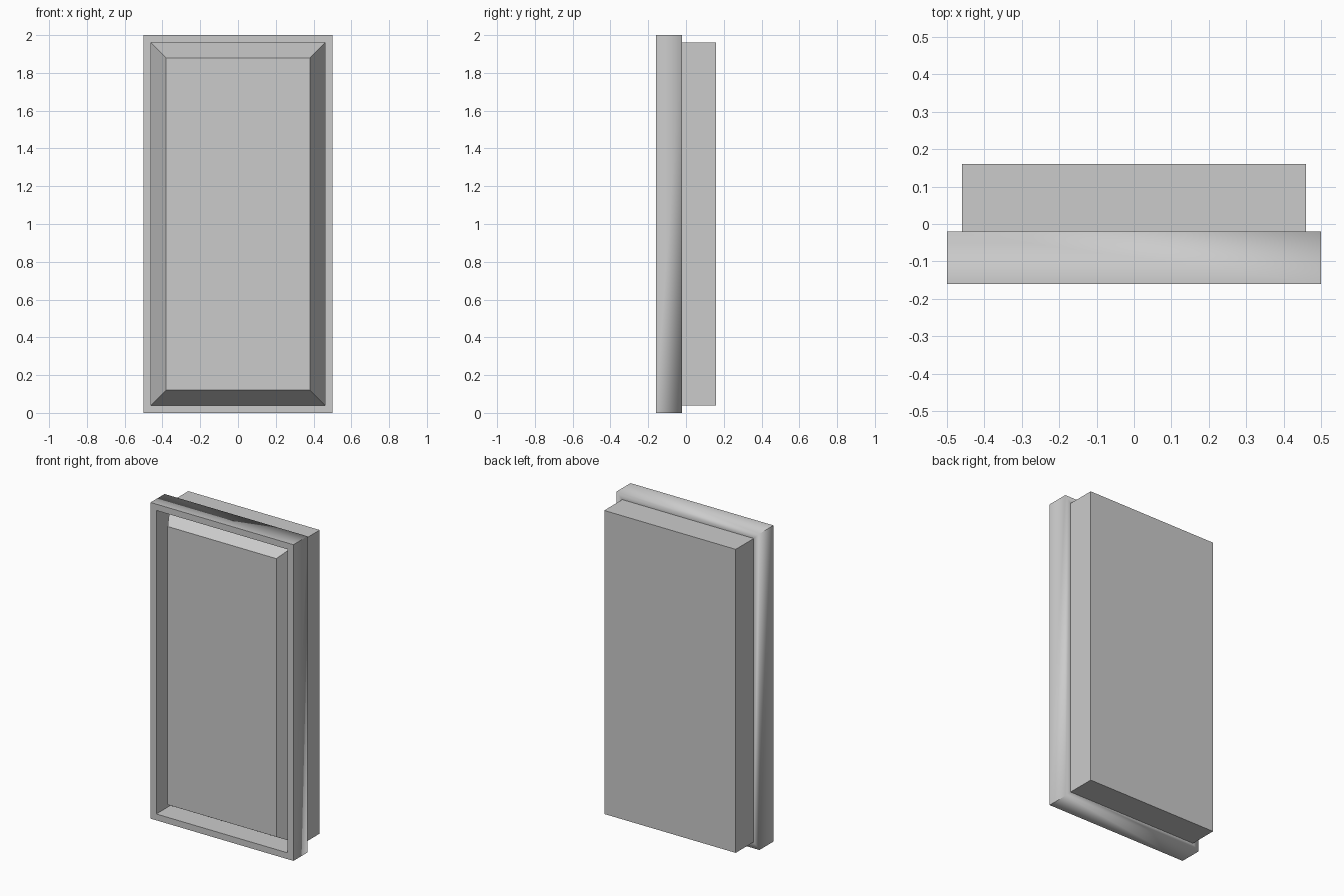
import bpy, bmesh

if "Cube" in bpy.data.objects:
    bpy.data.objects.remove(bpy.data.objects["Cube"])

FRONT, SEAM, BACK = -0.16, -0.02, 0.16


def loop(bm, half_w, inset, y):
    """Rectangular loop of four verts in the XZ plane at depth y."""
    return [bm.verts.new((x, y, z)) for x, z in (
        (-half_w, inset), (half_w, inset), (half_w, 2 - inset), (-half_w, 2 - inset))]


def bridge(bm, a, b):
    return [bm.faces.new((a[i], a[(i + 1) % 4], b[(i + 1) % 4], b[i])) for i in range(4)]


def finish(bm, name):
    bmesh.ops.recalc_face_normals(bm, faces=bm.faces[:])
    mesh = bpy.data.meshes.new(name)
    bm.to_mesh(mesh)
    bm.free()
    obj = bpy.data.objects.new(name, mesh)
    bpy.context.collection.objects.link(obj)
    return obj


# Front frame: rectangular ring, softly shaded over its outer back edge
bm = bmesh.new()
outer_front = loop(bm, 0.50, 0.00, FRONT)
outer_back = loop(bm, 0.50, 0.00, SEAM)
inner_back = loop(bm, 0.46, 0.04, SEAM)
inner_front = loop(bm, 0.46, 0.04, FRONT)
rings = [outer_front, outer_back, inner_back, inner_front]
for i in range(4):
    bridge(bm, rings[i], rings[(i + 1) % 4])
for f in bm.faces:
    f.smooth = True
back_verts = set(outer_back)
flat_back = back_verts | set(inner_back)
for e in bm.edges:
    on_back_rim = all(v in back_verts for v in e.verts)
    back_mitre = all(v in flat_back for v in e.verts) and any(v in back_verts for v in e.verts)
    e.smooth = on_back_rim or back_mitre
finish(bm, "front_frame")

# Body: box whose front tapers forward into a raised panel inside the frame
bm = bmesh.new()
back = loop(bm, 0.46, 0.04, BACK)
seam = loop(bm, 0.46, 0.04, SEAM)
panel = loop(bm, 0.38, 0.12, FRONT)
bridge(bm, back, seam)
bridge(bm, seam, panel)
bm.faces.new(back)
bm.faces.new(panel)
finish(bm, "body_with_raised_panel")
